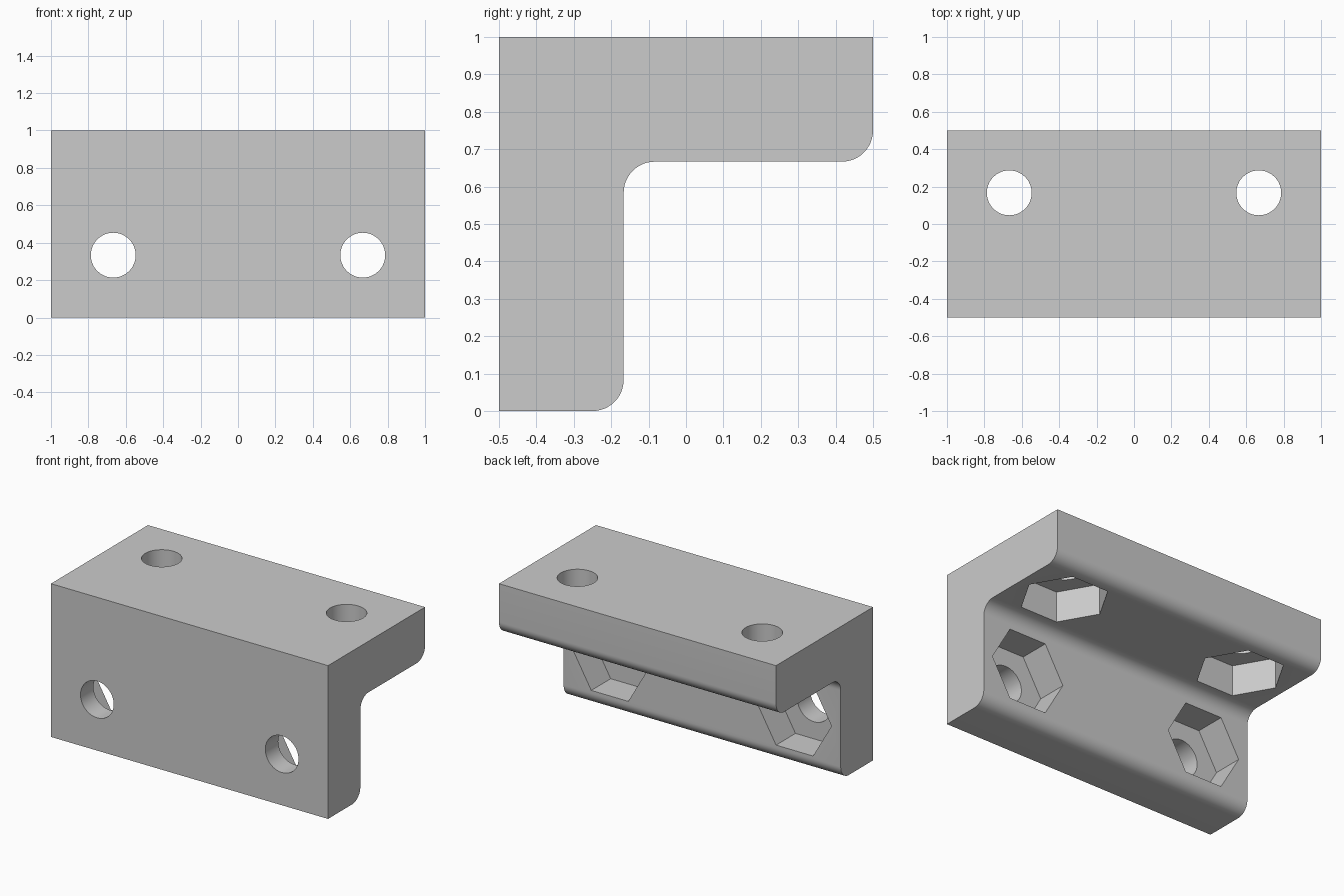
import bpy, bmesh, math
from mathutils import Matrix, Vector

if "Cube" in bpy.data.objects:
    bpy.data.objects.remove(bpy.data.objects["Cube"])

T = 1 / 3          # flange thickness
R = 0.0833         # fillet radius
HOLE_X = 0.667
HOLE_R, NUT_R, NUT_DEPTH = 0.12, 0.267, 0.2

grey = bpy.data.materials.new("grey")
grey.diffuse_color = (0.6, 0.6, 0.6, 1)
grey.use_nodes = True
grey.node_tree.nodes["Principled BSDF"].inputs["Base Color"].default_value = grey.diffuse_color


def arc(cy, cz, start, end, steps=12):
    """Points of a fillet around (cy, cz), angles in degrees."""
    angles = [math.radians(start + (end - start) * i / steps) for i in range(steps + 1)]
    return [(cy + R * math.cos(a), cz + R * math.sin(a)) for a in angles]


def make_object(name, bm):
    bmesh.ops.recalc_face_normals(bm, faces=bm.faces[:])
    mesh = bpy.data.meshes.new(name)
    bm.to_mesh(mesh)
    bm.free()
    mesh.materials.append(grey)
    obj = bpy.data.objects.new(name, mesh)
    bpy.context.collection.objects.link(obj)
    return obj


def cutter(name, sides, radius, start, axis, length):
    """Prism from start along axis, with one corner on the x direction."""
    bm = bmesh.new()
    bmesh.ops.create_cone(bm, cap_ends=True, segments=sides, radius1=radius,
                          radius2=radius, depth=length)
    # Put a corner on the x axis whatever the primitive's starting angle
    v = bm.verts[:][0].co
    bmesh.ops.rotate(bm, verts=bm.verts[:],
                     matrix=Matrix.Rotation(-math.atan2(v.y, v.x), 3, 'Z'))
    if axis == 'Y':
        bmesh.ops.rotate(bm, verts=bm.verts[:], matrix=Matrix.Rotation(-math.pi / 2, 3, 'X'))
    direction = Vector((0, 1, 0)) if axis == 'Y' else Vector((0, 0, 1))
    bmesh.ops.translate(bm, verts=bm.verts[:], vec=Vector(start) + direction * length / 2)
    obj = make_object(name, bm)
    obj.hide_render = True
    return obj


# L-shaped bracket body: side profile extruded along x
inner_y, inner_z = -0.5 + T, 1 - T
profile = [(-0.5, 1), (-0.5, 0)]
profile += arc(inner_y - R, R, -90, 0)                 # lower outer edge
profile += arc(inner_y + R, inner_z - R, 180, 90)      # inside corner
profile += arc(0.5 - R, inner_z + R, -90, 0)           # flange tip
profile += [(0.5, 1)]
bm = bmesh.new()
face = bm.faces.new([bm.verts.new((-1, y, z)) for y, z in profile])
ext = bmesh.ops.extrude_face_region(bm, geom=[face])
bmesh.ops.translate(bm, vec=(2, 0, 0),
                    verts=[g for g in ext["geom"] if isinstance(g, bmesh.types.BMVert)])
bracket = make_object("bracket", bm)

# Bolt holes and hexagonal nut pockets, mirrored left and right
cutters = []
for side, x in (("left", -HOLE_X), ("right", HOLE_X)):
    cutters += [
        cutter(f"{side}_wall_hole", 48, HOLE_R, (x, -0.7, T), 'Y', 0.8),
        cutter(f"{side}_wall_pocket", 6, NUT_R, (x, inner_y - NUT_DEPTH, T), 'Y', NUT_DEPTH + 0.1),
        cutter(f"{side}_top_hole", 48, HOLE_R, (x, 0.5 - T, 0.5), 'Z', 0.7),
        cutter(f"{side}_top_pocket", 6, NUT_R, (x, 0.5 - T, inner_z - 0.1), 'Z', NUT_DEPTH + 0.1),
    ]
bpy.context.view_layer.objects.active = bracket
bracket.select_set(True)
for c in cutters:
    mod = bracket.modifiers.new(c.name, 'BOOLEAN')
    mod.operation, mod.solver, mod.object = 'DIFFERENCE', 'EXACT', c
    bpy.ops.object.modifier_apply(modifier=mod.name)
for c in cutters:
    bpy.data.objects.remove(c)

# Smooth fillets and holes, keeping hard edges sharp
bpy.ops.object.shade_smooth_by_angle(angle=math.radians(30))
